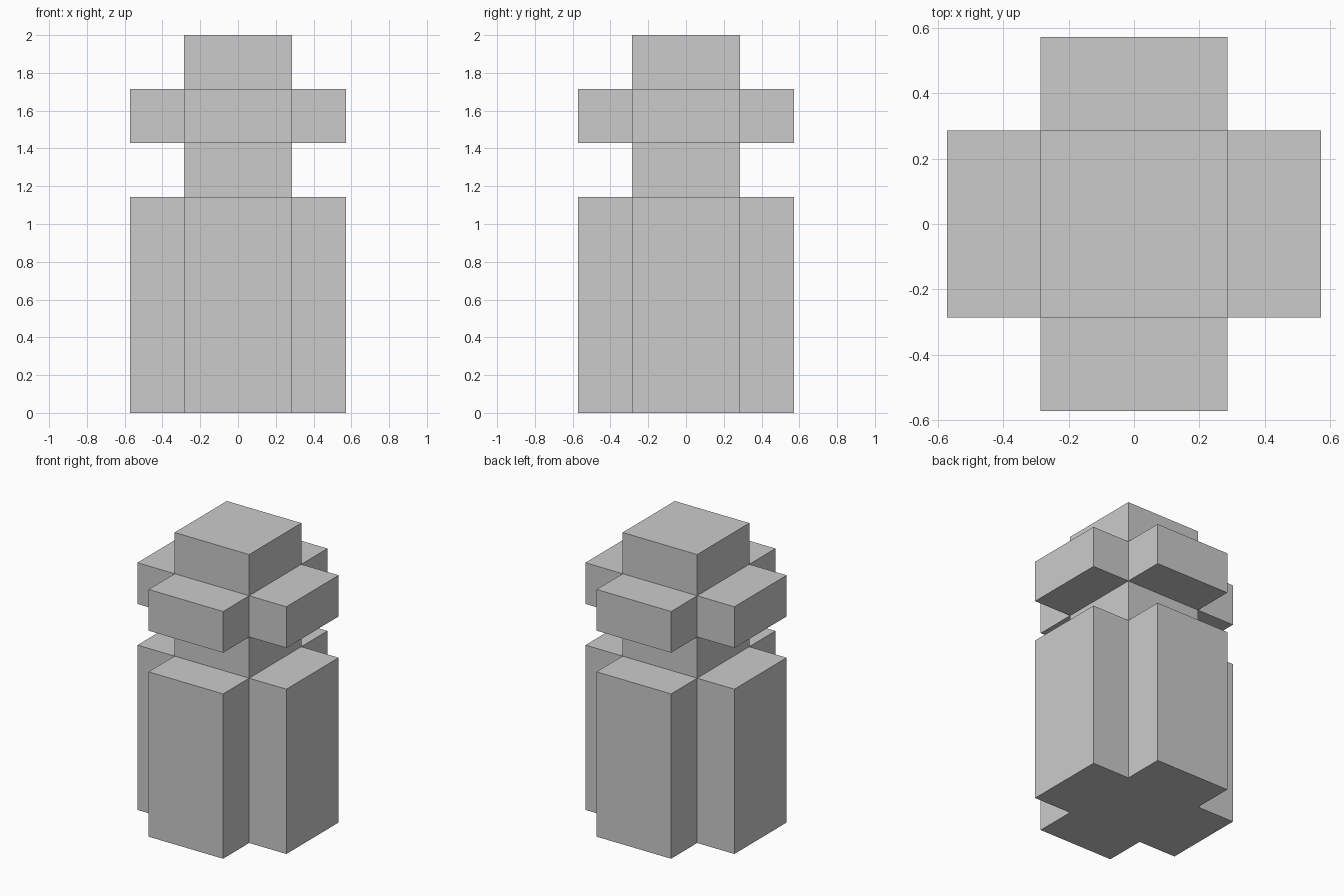
import bpy
import bmesh

if "Cube" in bpy.data.objects:
    bpy.data.objects.remove(bpy.data.objects["Cube"])

U = 2 / 7                                # grid unit: the model is 7 units tall
LEVELS = [0, 4 * U, 5 * U, 6 * U, 7 * U]  # base, neck, collar, cap
ARM_LEVELS = [(LEVELS[0], LEVELS[1]), (LEVELS[2], LEVELS[3])]

bm = bmesh.new()

# square core column, stacked level by level
corners = [(-U, -U), (U, -U), (U, U), (-U, U)]
rings = [[bm.verts.new((x, y, z)) for x, y in corners] for z in LEVELS]
for low, high in zip(rings, rings[1:]):
    for i in range(4):
        j = (i + 1) % 4
        bm.faces.new((low[i], low[j], high[j], high[i]))
bm.faces.new(rings[0][::-1])
bm.faces.new(rings[-1])
bm.normal_update()

# four arms pulled outward on the base and on the collar
for low, high in ARM_LEVELS:
    mid = (low + high) / 2
    sides = [f for f in bm.faces if abs(f.normal.z) < 0.1
             and abs(f.calc_center_median().z - mid) < 0.01]
    directions = [f.normal.copy() for f in sides]
    arms = bmesh.ops.extrude_discrete_faces(bm, faces=sides)["faces"]
    for face, direction in zip(arms, directions):
        bmesh.ops.translate(bm, verts=face.verts, vec=direction * U)
    bm.normal_update()

# merge the flat underside into one cross-shaped face
bottom_edges = [e for e in bm.edges if len(e.link_faces) == 2
                and all(f.normal.z < -0.9 for f in e.link_faces)
                and all(v.co.z < 0.01 for v in e.verts)]
bmesh.ops.dissolve_edges(bm, edges=bottom_edges, use_verts=False)
bmesh.ops.recalc_face_normals(bm, faces=bm.faces)

mesh = bpy.data.meshes.new("cross_tower")
bm.to_mesh(mesh)
bm.free()
bpy.context.collection.objects.link(bpy.data.objects.new("cross_tower", mesh))
